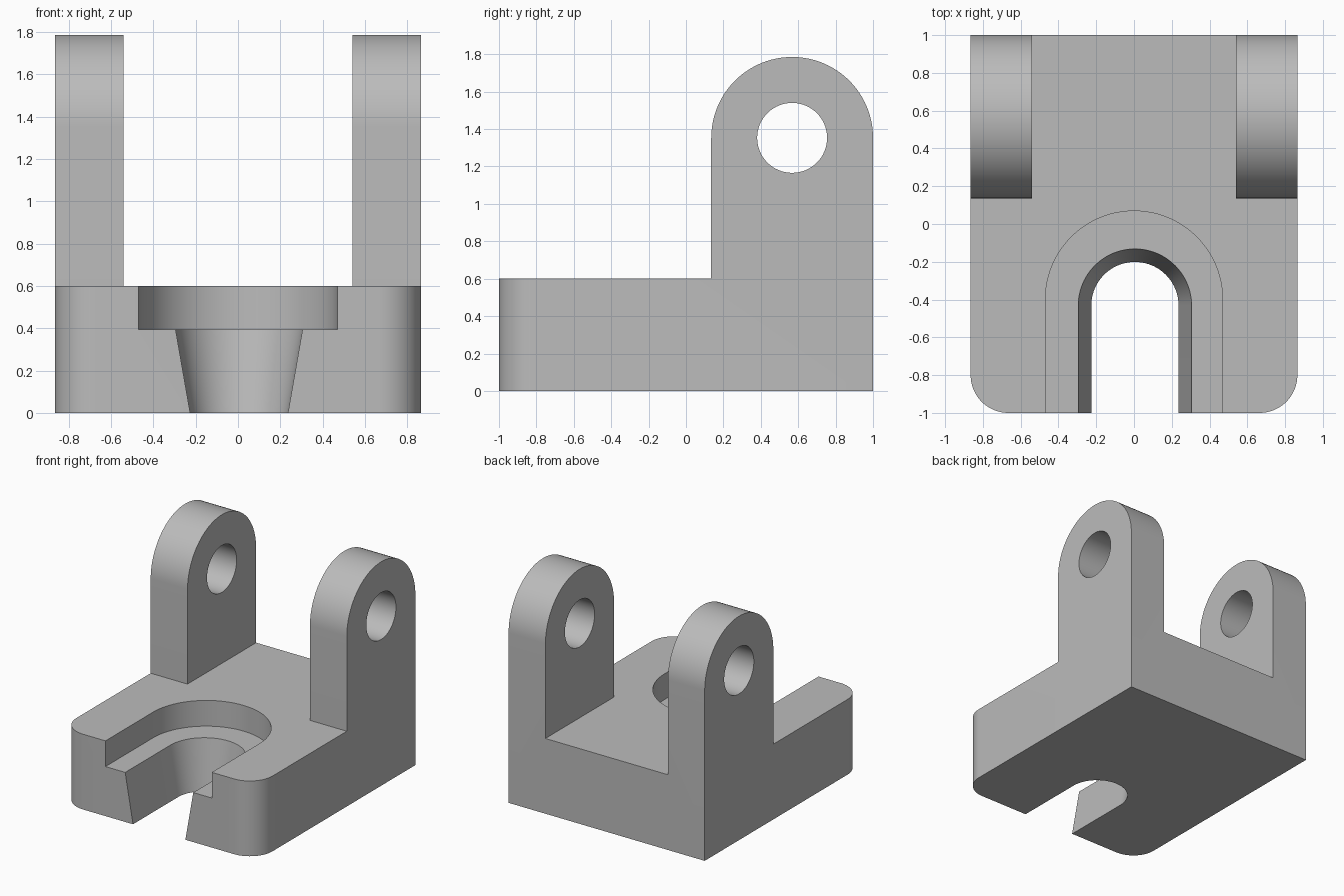
import bpy, bmesh, math
from mathutils import Vector

cube = bpy.data.objects.get("Cube")
if cube:
    bpy.data.objects.remove(cube, do_unlink=True)

# Single grey material
grey = bpy.data.materials.new("plain grey")
grey.use_nodes = True
grey.diffuse_color = (0.5, 0.5, 0.5, 1)
grey.node_tree.nodes["Principled BSDF"].inputs["Base Color"].default_value = (0.5, 0.5, 0.5, 1)

HALF_W, BASE_H = 0.865, 0.6
LUG_INNER = 0.54
LUG_Y, LUG_Z, LUG_R, HOLE_R = 0.5675, 1.353, 0.4325, 0.187
CORNER_R = 0.2


def arc(cx, cy, r, start, end, steps):
    """Points on an arc, angles in degrees."""
    angles = [math.radians(start + (end - start) * i / steps) for i in range(steps + 1)]
    return [(cx + r * math.cos(a), cy + r * math.sin(a)) for a in angles]


def loft(name, lower, upper):
    """Closed solid between two matching loops of 3D points."""
    bm = bmesh.new()
    a = [bm.verts.new(p) for p in lower]
    b = [bm.verts.new(p) for p in upper]
    bm.faces.new(a)
    bm.faces.new(b)
    n = len(a)
    for i in range(n):
        j = (i + 1) % n
        bm.faces.new((a[i], a[j], b[j], b[i]))
    bmesh.ops.recalc_face_normals(bm, faces=bm.faces)
    mesh = bpy.data.meshes.new(name)
    bm.to_mesh(mesh)
    bm.free()
    mesh.materials.append(grey)
    obj = bpy.data.objects.new(name, mesh)
    bpy.context.collection.objects.link(obj)
    return obj


def upright(profile, z):
    return [Vector((x, y, z)) for x, y in profile]


def sideways(profile, x):
    return [Vector((x, y, z)) for y, z in profile]


def u_slot(cx, cy, r):
    """Slot outline, round at the back and open past the front."""
    return arc(cx, cy, r, 0, 180, 48) + [(cx - r, -1.3), (cx + r, -1.3)]


def combine(target, tool, operation):
    mod = target.modifiers.new(operation.title(), 'BOOLEAN')
    mod.operation = operation
    mod.solver = 'EXACT'
    mod.object = tool
    bpy.context.view_layer.objects.active = target
    bpy.ops.object.modifier_apply(modifier=mod.name)
    bpy.data.objects.remove(tool, do_unlink=True)


# Base plate with rounded front corners
inset = HALF_W - CORNER_R
outline = ([(HALF_W, 1), (-HALF_W, 1)]
           + arc(-inset, CORNER_R - 1, CORNER_R, 180, 270, 16)
           + arc(inset, CORNER_R - 1, CORNER_R, 270, 360, 16))
bracket = loft("clevis_bracket", upright(outline, 0), upright(outline, BASE_H))

# Upright lugs with rounded tops
lug_profile = (arc(LUG_Y, LUG_Z, LUG_R, 0, 180, 48)
               + [(LUG_Y - LUG_R, 0.5), (LUG_Y + LUG_R, 0.5)])
for side, label in ((1, "left"), (-1, "right")):
    lug = loft(label + "_lug", sideways(lug_profile, side * LUG_INNER),
               sideways(lug_profile, side * HALF_W))
    combine(bracket, lug, 'UNION')

# Pin hole through both lugs
hole = arc(LUG_Y, LUG_Z, HOLE_R, 0, 360, 64)[:-1]
combine(bracket, loft("pin_hole_cutter", sideways(hole, -1), sideways(hole, 1)), 'DIFFERENCE')

# Wide recess in the top of the base
recess = u_slot(0, -0.4, 0.469)
combine(bracket, loft("recess_cutter", upright(recess, 0.395), upright(recess, 0.7)), 'DIFFERENCE')

# Tapered slot through the base
taper = [upright(u_slot(0.005, -0.432, 0.231 + 0.175 * z), z) for z in (-0.1, 0.5)]
combine(bracket, loft("slot_cutter", *taper), 'DIFFERENCE')

# Clean flat faces and shade the curved ones smooth
bm = bmesh.new()
bm.from_mesh(bracket.data)
bmesh.ops.remove_doubles(bm, verts=bm.verts, dist=0.0001)
bmesh.ops.dissolve_limit(bm, angle_limit=math.radians(0.5), verts=bm.verts, edges=bm.edges)
bm.to_mesh(bracket.data)
bm.free()
bpy.ops.object.select_all(action='DESELECT')
bracket.select_set(True)
bpy.context.view_layer.objects.active = bracket
bpy.ops.object.shade_smooth_by_angle(angle=math.radians(30))
